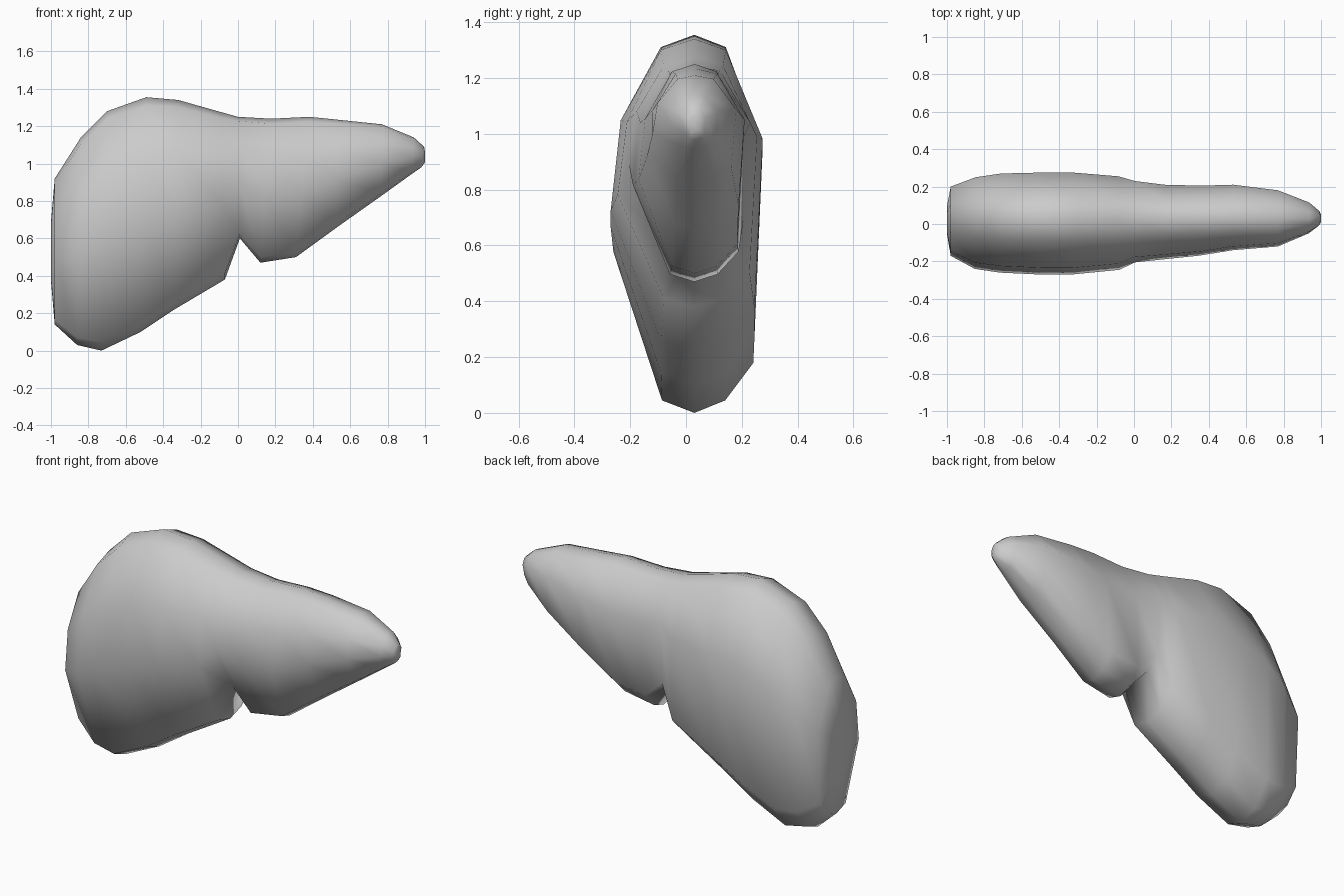
import bpy, bmesh
from mathutils import Vector

cube = bpy.data.objects.get("Cube")
if cube:
    bpy.data.objects.remove(cube, do_unlink=True)

# One flat colour for the whole organ
grey = bpy.data.materials.new("light_grey")
grey.use_nodes = True
colour = (0.6, 0.6, 0.6, 1)
grey.diffuse_color = colour
grey.node_tree.nodes["Principled BSDF"].inputs["Base Color"].default_value = colour

# Cross-sections: top x, top z, bottom x, bottom z, front y, back y
SECTIONS = [
    (-.98, .92, -.98, .14, -.17, .20),
    (-.84, 1.14, -.86, .03, -.24, .25),
    (-.70, 1.28, -.73, .00, -.26, .27),
    (-.49, 1.355, -.52, .10, -.27, .275),
    (-.32, 1.34, -.34, .22, -.27, .275),
    (-.09, 1.275, -.07, .38, -.245, .255),
    (.00, 1.25, .01, .60, -.205, .23),
    (.18, 1.24, .12, .47, -.19, .21),
    (.38, 1.25, .31, .50, -.17, .205),
    (.53, 1.235, .53, .66, -.14, .21),
    (.77, 1.21, .77, .83, -.12, .18),
    (.94, 1.14, .93, .945, -.05, .115),
    (.995, 1.09, .98, .98, -.01, .07),
]
# Ten-sided outline: share of the half width (minus is front), share of height
OUTLINE = [(0, 1), (-.4, .965), (-.88, .74), (-1, .45), (-.4, .035),
           (0, 0), (.46, .035), (.88, .14), (1, .68), (.46, .965)]
MID_Y = .03


def section_points(tx, tz, bx, bz, front, back):
    for w, h in OUTLINE:
        y = MID_Y + (w * (MID_Y - front) if w < 0 else w * (back - MID_Y))
        yield Vector((bx + (tx - bx) * h, y, bz + (tz - bz) * h))


# Organ body: loft through the sections
bm = bmesh.new()
rings = [[bm.verts.new(p) for p in section_points(*s)] for s in SECTIONS]
n = len(OUTLINE)
for a, b in zip(rings, rings[1:]):
    for i in range(n):
        j = (i + 1) % n
        bm.faces.new((a[i], a[j], b[j], b[i]))


# Rounded ends: a shrunken inner ring closed by one face
def close_end(ring, x, shrink):
    mid = sum((v.co for v in ring), Vector()) / n
    inner = []
    for v in ring:
        p = mid.lerp(v.co, shrink)
        inner.append(bm.verts.new((x, p.y, p.z)))
    for i in range(n):
        j = (i + 1) % n
        bm.faces.new((ring[i], ring[j], inner[j], inner[i]))
    bm.faces.new(inner)


close_end(rings[0], -1.0, .4)
close_end(rings[-1], 1.0, .5)
bmesh.ops.recalc_face_normals(bm, faces=bm.faces)
for f in bm.faces:
    f.smooth = True

mesh = bpy.data.meshes.new("liver_body")
bm.to_mesh(mesh)
bm.free()
mesh.materials.append(grey)
body = bpy.data.objects.new("liver_body", mesh)
bpy.context.collection.objects.link(body)
